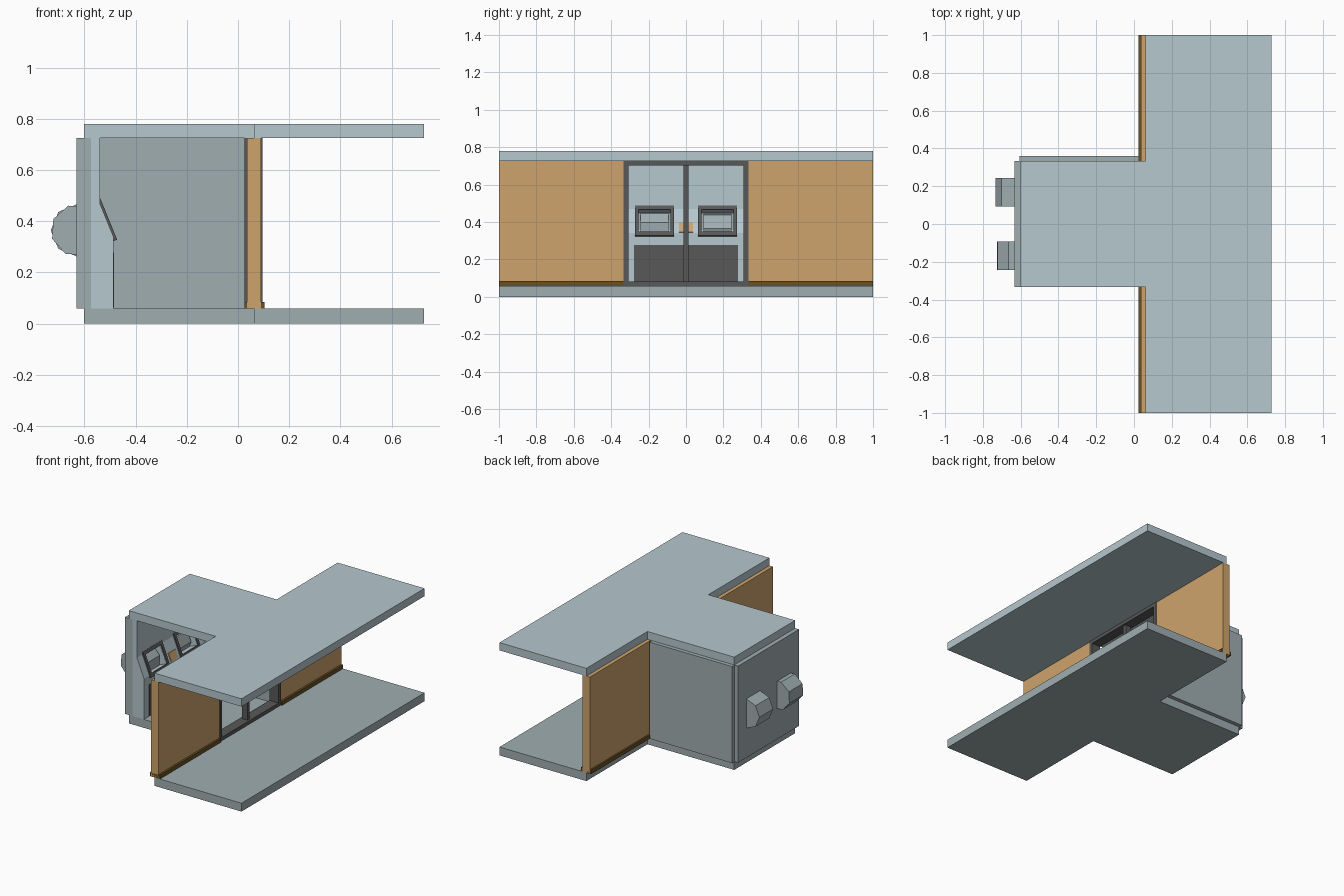
import bpy, bmesh, math
from mathutils import Matrix, Vector

if "Cube" in bpy.data.objects:
    bpy.data.objects.remove(bpy.data.objects["Cube"])


def material(name, rgb):
    m = bpy.data.materials.new(name)
    lin = [((c / 255 + 0.055) / 1.055) ** 2.4 for c in rgb]
    m.diffuse_color = (*lin, 1)
    m.use_nodes = True
    m.node_tree.nodes["Principled BSDF"].inputs["Base Color"].default_value = m.diffuse_color
    return m


LIGHT = material("pale blue grey", (182, 200, 207))
GREY = material("mid grey", (160, 174, 177))
TAN = material("tan", (206, 164, 109))
BROWN = material("dark brown", (104, 80, 36))
DARK = material("charcoal", (88, 88, 89))


def finish(name, bm, mat):
    bmesh.ops.recalc_face_normals(bm, faces=bm.faces)
    me = bpy.data.meshes.new(name)
    bm.to_mesh(me)
    bm.free()
    me.materials.append(mat)
    ob = bpy.data.objects.new(name, me)
    bpy.context.collection.objects.link(ob)
    return ob


def boxes(name, mat, ranges, frame=Matrix()):
    """One object from boxes given as (x0, x1, y0, y1, z0, z1)."""
    bm = bmesh.new()
    for x0, x1, y0, y1, z0, z1 in ranges:
        loc = Vector(((x0 + x1) / 2, (y0 + y1) / 2, (z0 + z1) / 2))
        mat4 = frame @ Matrix.Translation(loc) @ Matrix.Diagonal((x1 - x0, y1 - y0, z1 - z0, 1))
        bmesh.ops.create_cube(bm, size=1, matrix=mat4)
    return finish(name, bm, mat)


def prism(name, mat, profile, axis, lo, hi):
    """Extrude a 2D profile: along y (points are x, z) or along z (points are x, y)."""
    place = (lambda a, b: (a, lo, b)) if axis == "y" else (lambda a, b: (a, b, lo))
    bm = bmesh.new()
    face = bm.faces.new([bm.verts.new(place(a, b)) for a, b in profile])
    ext = bmesh.ops.extrude_face_region(bm, geom=[face])
    move = Vector((0, hi - lo, 0)) if axis == "y" else Vector((0, 0, hi - lo))
    bmesh.ops.translate(bm, vec=move, verts=[v for v in ext["geom"] if isinstance(v, bmesh.types.BMVert)])
    return finish(name, bm, mat)


W = 0.333              # half width of the alcove
Z0, Z1, TOP = 0.058, 0.726, 0.78

# T-shaped floor and ceiling slabs
tee = [(-0.602, -W), (0.062, -W), (0.062, -1), (0.727, -1),
       (0.727, 1), (0.062, 1), (0.062, W), (-0.602, W)]
prism("floor", GREY, tee, "z", 0, Z0)
prism("ceiling", LIGHT, tee, "z", Z1, TOP)

# Alcove walls (the front side is open)
boxes("alcove_back_wall", GREY, [(-0.632, -0.575, -W, W, Z0, Z1)])
boxes("alcove_side_wall", GREY, [(-0.605, 0.027, W, 0.36, Z0, Z1)])

# Corridor walls with skirting
for side, (a, b) in (("front", (-1, -W)), ("back", (W, 1))):
    boxes("corridor_wall_" + side, TAN, [(0.036, 0.09, a, b, Z0, Z1)])
    boxes("skirting_" + side, BROWN, [(0.025, 0.103, a, b, Z0, 0.085)])

# Door frame with centre post
boxes("door_frame", DARK, [
    (0.025, 0.095, -W, -0.308, Z0, Z1), (0.025, 0.095, 0.308, W, Z0, Z1),
    (0.025, 0.095, -0.308, 0.308, 0.703, Z1), (0.025, 0.095, -0.308, 0.308, Z0, 0.082),
    (0.04, 0.08, -0.013, 0.013, 0.082, 0.703)])

# Console with a sloping panel
console = prism("console", LIGHT, [(-0.575, Z0), (-0.487, Z0), (-0.487, 0.34),
                                   (-0.54, 0.47), (-0.54, Z1), (-0.575, Z1)], "y", -W, W)
boxes("console_kick_panel", DARK, [(-0.489, -0.484, -0.278, 0.278, 0.062, 0.278)])

# Local frame on the slope: x outwards, y sideways, z up the slope
slope = Matrix.Translation((-0.5135, 0, 0.405)) @ Matrix.Rotation(math.atan2(-0.053, 0.13), 4, "Y")

for label, y, turn in (("front", -0.168, 19), ("back", 0.168, 0)):
    # Window opening
    cutter = boxes("window_cutter", LIGHT, [(-0.075, 0.05, y - 0.085, y + 0.085, -0.063, 0.063)], slope)
    mod = console.modifiers.new("opening", "BOOLEAN")
    mod.operation, mod.solver, mod.object = "DIFFERENCE", "EXACT", cutter
    bpy.context.view_layer.objects.active = console
    bpy.ops.object.modifier_apply(modifier=mod.name)
    bpy.data.objects.remove(cutter)
    # Window frame
    o, i, h, k = 0.105, 0.085, 0.087, 0.063
    boxes("window_frame_" + label, DARK, [
        (-0.006, 0.009, y - o, y - i, -h, h), (-0.006, 0.009, y + i, y + o, -h, h),
        (-0.006, 0.009, y - i, y + i, k, h), (-0.006, 0.009, y - i, y + i, -h, -k)], slope)
    # Eight-sided drum passing through the back wall
    pts = [(-0.63 + 0.102 * math.cos(math.radians(turn + 45 * n)),
            0.364 + 0.102 * math.sin(math.radians(turn + 45 * n))) for n in range(8)]
    prism("drum_" + label, GREY, pts, "y", y - 0.075, y + 0.075)

# Small tan plate between the windows
boxes("console_plate", TAN, [(-0.003, 0.006, -0.037, 0.037, -0.065, -0.01)], slope)
